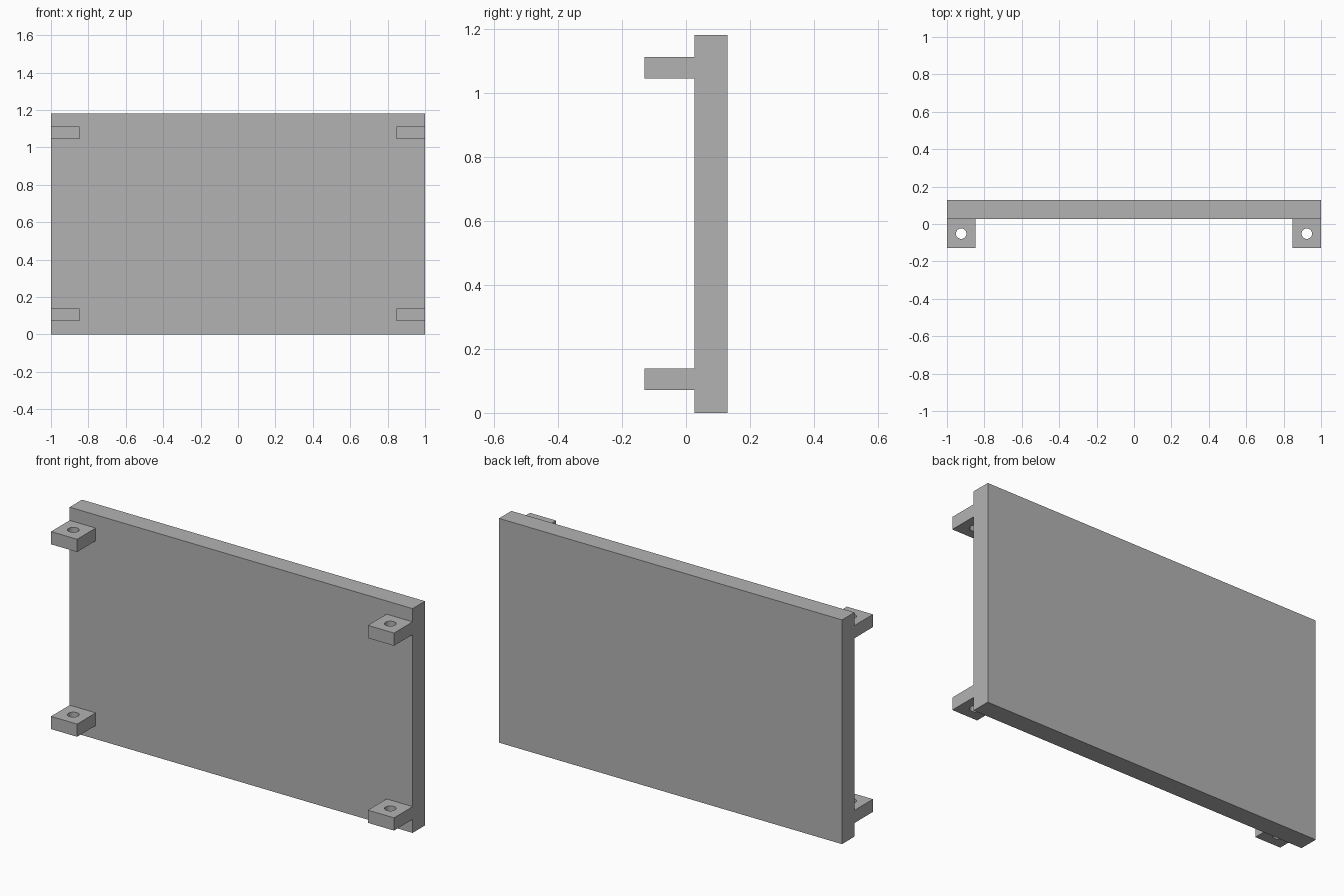
import bpy
import bmesh
from mathutils import Matrix

cube = bpy.data.objects.get("Cube")
if cube:
    bpy.data.objects.remove(cube, do_unlink=True)

# Single grey material
grey = bpy.data.materials.new("plain_grey")
grey.use_nodes = True
colour = (0.45, 0.45, 0.45, 1)
grey.diffuse_color = colour
grey.node_tree.nodes["Principled BSDF"].inputs["Base Color"].default_value = colour

WIDTH, HEIGHT = 2.0, 1.182
FRONT, PANEL_FRONT, BACK = -0.129, 0.026, 0.129
LUG_W, LUG_H, HOLE_R = 0.152, 0.067, 0.028


def finish(name, bm):
    mesh = bpy.data.meshes.new(name)
    bm.to_mesh(mesh)
    bm.free()
    mesh.materials.append(grey)
    obj = bpy.data.objects.new(name, mesh)
    bpy.context.collection.objects.link(obj)
    return obj


def box(name, low, high):
    bm = bmesh.new()
    size = [b - a for a, b in zip(low, high)]
    centre = [(a + b) / 2 for a, b in zip(low, high)]
    bmesh.ops.create_cube(bm, size=1, matrix=Matrix.Translation(centre) @ Matrix.Diagonal((*size, 1)))
    return finish(name, bm)


def drill(obj, x, y, z):
    # Vertical through hole
    bm = bmesh.new()
    bmesh.ops.create_cone(bm, cap_ends=True, segments=32, radius1=HOLE_R, radius2=HOLE_R,
                          depth=LUG_H * 2, matrix=Matrix.Translation((x, y, z)))
    cutter = finish("hole_cutter", bm)
    mod = obj.modifiers.new("hole", "BOOLEAN")
    mod.operation = "DIFFERENCE"
    mod.solver = "EXACT"
    mod.object = cutter
    bpy.ops.object.select_all(action="DESELECT")
    bpy.context.view_layer.objects.active = obj
    obj.select_set(True)
    bpy.ops.object.modifier_apply(modifier=mod.name)
    bpy.data.objects.remove(cutter, do_unlink=True)
    bpy.ops.object.shade_smooth_by_angle()


# Flat panel
box("panel", (-WIDTH / 2, PANEL_FRONT, 0), (WIDTH / 2, BACK, HEIGHT))

# Four drilled mounting lugs, one near each corner
for side, sign in (("left", 1), ("right", -1)):
    x = sign * (WIDTH - LUG_W) / 2
    for level, z in (("lower", 0.105), ("upper", 1.079)):
        lug = box(f"{level}_{side}_lug",
                  (x - LUG_W / 2, FRONT, z - LUG_H / 2),
                  (x + LUG_W / 2, PANEL_FRONT, z + LUG_H / 2))
        drill(lug, x, (FRONT + PANEL_FRONT) / 2, z)
